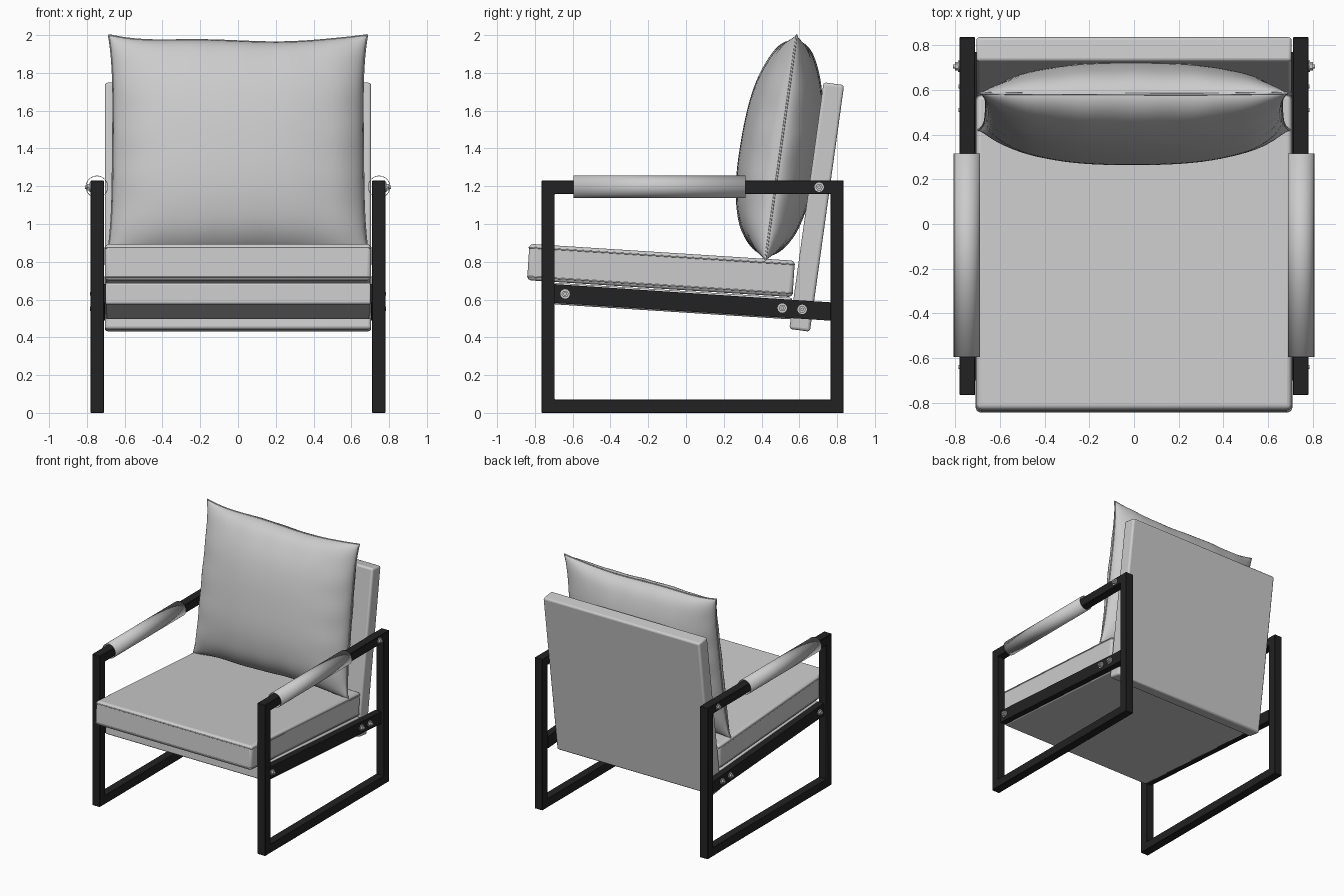
import bpy, bmesh, math
from mathutils import Matrix, Vector

if "Cube" in bpy.data.objects:
    bpy.data.objects.remove(bpy.data.objects["Cube"])

black = bpy.data.materials.new("black_metal")
black.diffuse_color = (0.016, 0.016, 0.016, 1)
black.use_nodes = True
black.node_tree.nodes["Principled BSDF"].inputs["Base Color"].default_value = black.diffuse_color
SEAT_TILT, BACK_TILT = math.radians(-3.64), math.radians(-7.9)


def finish(bm, name, mat=None, bevel=0, segs=3, smooth=True):
    bmesh.ops.recalc_face_normals(bm, faces=bm.faces)
    me = bpy.data.meshes.new(name)
    bm.to_mesh(me)
    bm.free()
    ob = bpy.data.objects.new(name, me)
    bpy.context.collection.objects.link(ob)
    if mat:
        me.materials.append(mat)
    if bevel:
        m = ob.modifiers.new("bevel", 'BEVEL')
        m.width, m.segments = bevel, segs
    if smooth:
        select(ob)
        bpy.ops.object.shade_smooth_by_angle(angle=math.radians(35))
    return ob


def select(ob):
    bpy.ops.object.select_all(action='DESELECT')
    ob.select_set(True)
    bpy.context.view_layer.objects.active = ob


def box(name, center, dims, tilt=0, bevel=0, mat=None, segs=3):
    bm = bmesh.new()
    bmesh.ops.create_cube(bm, size=1, matrix=Matrix.Diagonal((*dims, 1)))
    ob = finish(bm, name, mat, bevel, segs)
    ob.location, ob.rotation_euler = center, (tilt, 0, 0)
    return ob


def piping(name, points, radius):
    cu = bpy.data.curves.new(name, 'CURVE')
    cu.dimensions, cu.bevel_depth, cu.bevel_resolution = '3D', radius, 2
    sp = cu.splines.new('POLY')
    sp.points.add(len(points) - 1)
    for p, co in zip(sp.points, points):
        p.co = (*co, 1)
    sp.use_cyclic_u = True
    ob = bpy.data.objects.new(name, cu)
    bpy.context.collection.objects.link(ob)
    select(ob)
    bpy.ops.object.convert(target='MESH')
    return ob


def cylinder_x(bm, x0, x1, y, z, r, n):
    m = Matrix.Translation(((x0 + x1) / 2, y, z)) @ Matrix.Rotation(math.pi / 2, 4, 'Y')
    bmesh.ops.create_cone(bm, cap_ends=True, segments=n, radius1=r, radius2=r,
                          depth=abs(x1 - x0), matrix=m)


# Seat cushion with piping along its top and bottom edges
seat_c = Vector((0, -0.1325, 0.754))
box("seat_cushion", seat_c, (1.41, 1.408, 0.193), SEAT_TILT, 0.022, segs=4)
for label, z in (("top", 0.077), ("bottom", -0.077)):
    loop = []
    for sx, sy, a0 in ((1, 1, 0), (-1, 1, 90), (-1, -1, 180), (1, -1, 270)):
        for k in range(5):
            a = math.radians(a0 + k * 22.5)
            loop.append((sx * 0.684 + 0.02 * math.cos(a), sy * 0.683 + 0.02 * math.sin(a), z))
    ob = piping("seat_piping_" + label, loop, 0.004)
    ob.location, ob.rotation_euler = seat_c, (SEAT_TILT, 0, 0)

# Padded seat base and back panel
box("seat_base", (0, -0.07, 0.592), (1.41, 1.262, 0.114), SEAT_TILT, 0.012)
box("back_panel", (0, 0.692, 1.09), (1.41, 0.11, 1.318), BACK_TILT, 0.015)

# Back pillow: two bulging sheets meeting at a pinched seam
N = 40


def pillow_point(i, j, side):
    u, v = (math.sin(math.pi / 2 * (2 * k / N - 1)) for k in (i, j))
    x = u * (0.69 - 0.028 * (1 - v ** 4) - 0.006 * v)
    z = v * (0.603 - (0.033 + 0.006 * math.sin(5 * u)) * (1 - u ** 4))
    full = max(0, (1 - abs(u) ** 2.5) * (1 - abs(v) ** 2.5)) ** 0.5
    edge = max(abs(u), abs(v)) ** 6
    crease = 1 + 0.05 * edge * (math.sin(17 * u + 1) + math.sin(15 * v))
    half = 0.215 * (1 - 0.07 * v) if side < 0 else 0.2
    return (x, side * half * full * crease, z)


bm = bmesh.new()
for side in (-1, 1):
    grid = [[bm.verts.new(pillow_point(i, j, side)) for j in range(N + 1)] for i in range(N + 1)]
    for i in range(N):
        for j in range(N):
            bm.faces.new((grid[i][j], grid[i + 1][j], grid[i + 1][j + 1], grid[i][j + 1]))
bmesh.ops.remove_doubles(bm, verts=bm.verts, dist=0.0002)
pillow = finish(bm, "back_pillow", smooth=False)
select(pillow)
bpy.ops.object.shade_smooth_by_angle(angle=math.radians(80))
rim = ([(k, 0) for k in range(N)] + [(N, k) for k in range(N)]
       + [(N - k, N) for k in range(N)] + [(0, N - k) for k in range(N)])
seam = piping("pillow_seam", [pillow_point(i, j, 1) for i, j in rim], 0.005)
for ob in (pillow, seam):
    ob.location, ob.rotation_euler = (0, 0.5025, 1.403), (BACK_TILT, 0, 0)

for s, label in ((-1, "left"), (1, "right")):
    # Rectangular side frame
    bm = bmesh.new()
    rings = []
    for x in (0.71, 0.78):
        for d in (0, 0.07):
            rings.append([bm.verts.new((s * x, y, z)) for y, z in (
                (-0.765 + d, d), (0.835 - d, d), (0.835 - d, 1.23 - d), (-0.765 + d, 1.23 - d))])
    for a, b in ((0, 1), (1, 3), (3, 2), (2, 0)):
        for k in range(4):
            n = (k + 1) % 4
            bm.faces.new((rings[a][k], rings[a][n], rings[b][n], rings[b][k]))
    finish(bm, "side_frame_" + label, black, 0.003, 1)

    # Sloping seat rail
    bm = bmesh.new()
    prof = ((-0.70, 0.582), (0.77, 0.488), (0.77, 0.585), (-0.70, 0.682))
    a, b = ([bm.verts.new((s * x, y, z)) for y, z in prof] for x in (0.70, 0.755))
    bm.faces.new(a)
    bm.faces.new(b)
    for k in range(4):
        n = (k + 1) % 4
        bm.faces.new((a[k], a[n], b[n], b[k]))
    finish(bm, "seat_rail_" + label, black)

    # Armrest sleeve: open thin tube around the top bar
    bm = bmesh.new()
    m = Matrix.Translation((s * 0.747, -0.14, 1.197)) @ Matrix.Rotation(math.pi / 2, 4, 'X')
    bmesh.ops.create_cone(bm, cap_ends=False, segments=48, radius1=0.059, radius2=0.059,
                          depth=0.91, matrix=m)
    sleeve = finish(bm, "armrest_sleeve_" + label)
    sleeve.modifiers.new("wall", 'SOLIDIFY').thickness = 0.003

    # Hex bolts with washers
    for k, (x, y, z) in enumerate(((0.755, -0.64, 0.63), (0.755, 0.51, 0.555),
                                   (0.755, 0.615, 0.548), (0.78, 0.705, 1.195))):
        bm = bmesh.new()
        cylinder_x(bm, s * (x - 0.005), s * (x + 0.006), y, z, 0.025, 24)
        cylinder_x(bm, s * (x + 0.004), s * (x + 0.02), y, z, 0.019, 6)
        cylinder_x(bm, s * (x + 0.018), s * (x + 0.029), y, z, 0.009, 16)
        finish(bm, f"bolt_{label}_{k + 1}")
